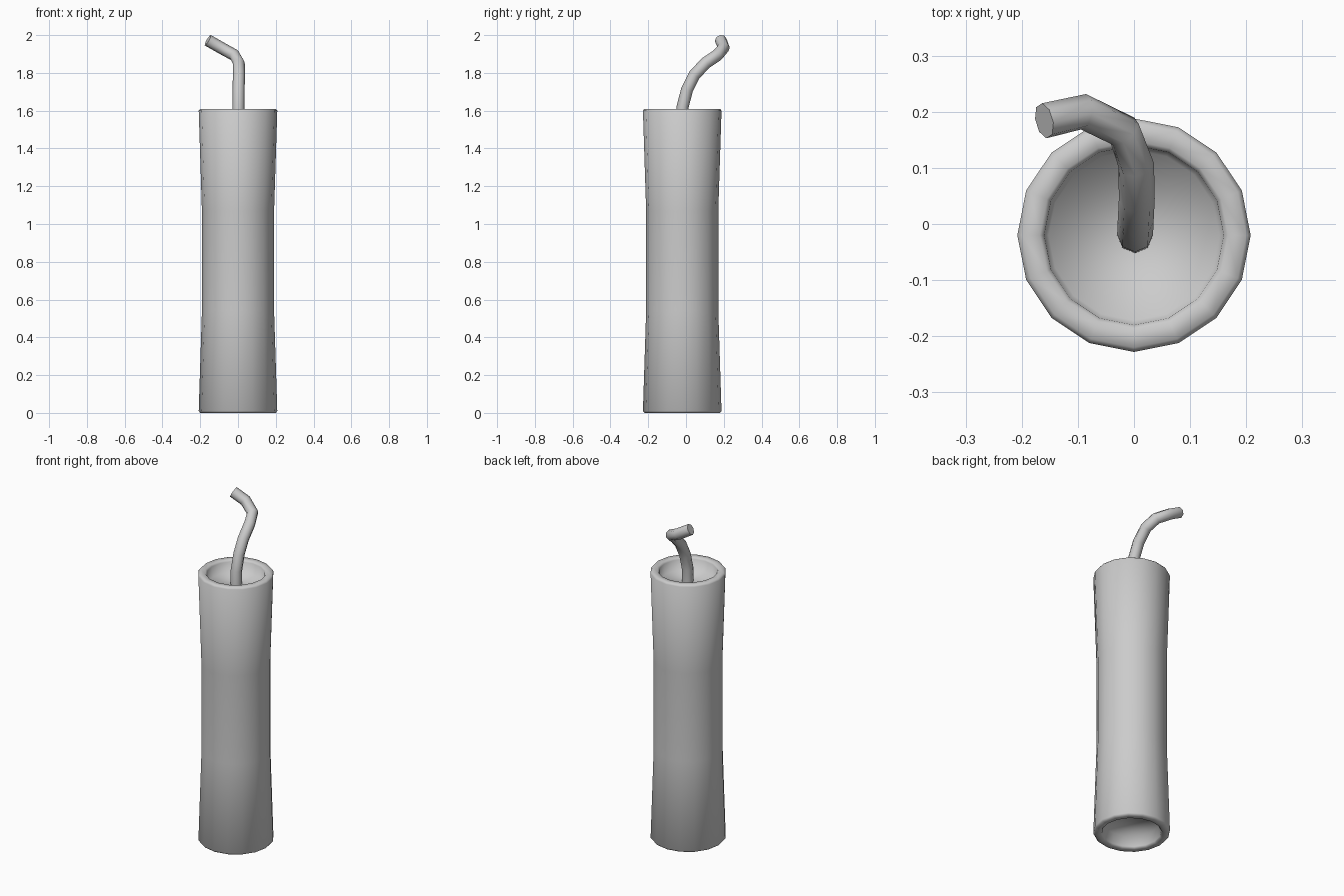
import bpy, bmesh, math

if "Cube" in bpy.data.objects:
    bpy.data.objects.remove(bpy.data.objects["Cube"])

SIDES = 16
CENTRE_Y = -0.02
HEIGHT = 1.61


def lathe(name, profile):
    """Revolve (radius, z) rings around the stick's axis and cap both ends."""
    bm = bmesh.new()
    rings = []
    for r, z in profile:
        rings.append([bm.verts.new((r * math.cos(2 * math.pi * i / SIDES),
                                    r * math.sin(2 * math.pi * i / SIDES) + CENTRE_Y, z))
                      for i in range(SIDES)])
    for a, b in zip(rings, rings[1:]):
        for i in range(SIDES):
            j = (i + 1) % SIDES
            bm.faces.new((a[i], a[j], b[j], b[i]))
    bm.faces.new(rings[0])
    bm.faces.new(rings[-1])
    bmesh.ops.recalc_face_normals(bm, faces=bm.faces)
    mesh = bpy.data.meshes.new(name)
    bm.to_mesh(mesh)
    bm.free()
    mesh.shade_smooth()
    obj = bpy.data.objects.new(name, mesh)
    bpy.context.collection.objects.link(obj)
    return obj


# Waisted stick body: recessed floor, rolled rim and half of the side, mirrored in z
lower = [(0.152, 0.07), (0.16, 0.01), (0.168, 0.0), (0.2, 0.0), (0.208, 0.01), (0.191, 0.54)]
upper = [(r, HEIGHT - z) for r, z in reversed(lower)]
lathe("stick_body", lower + upper)

# Bent fuse rising from the top recess
path = [(0.002, -0.02, 1.53), (0.002, -0.018, 1.62), (0.003, 0.005, 1.71),
        (0.005, 0.045, 1.79), (0.004, 0.105, 1.853), (-0.018, 0.165, 1.893),
        (-0.09, 0.2, 1.933), (-0.16, 0.184, 1.973)]
curve = bpy.data.curves.new("fuse", 'CURVE')
curve.dimensions = '3D'
curve.bevel_depth = 0.032
curve.bevel_resolution = 2
curve.use_fill_caps = True
spline = curve.splines.new('POLY')
spline.points.add(len(path) - 1)
for point, co in zip(spline.points, path):
    point.co = (*co, 1)
fuse = bpy.data.objects.new("fuse", curve)
bpy.context.collection.objects.link(fuse)
bpy.ops.object.select_all(action='DESELECT')
fuse.select_set(True)
bpy.context.view_layer.objects.active = fuse
bpy.ops.object.convert(target='MESH')
bpy.ops.object.shade_smooth_by_angle(angle=math.radians(60))
